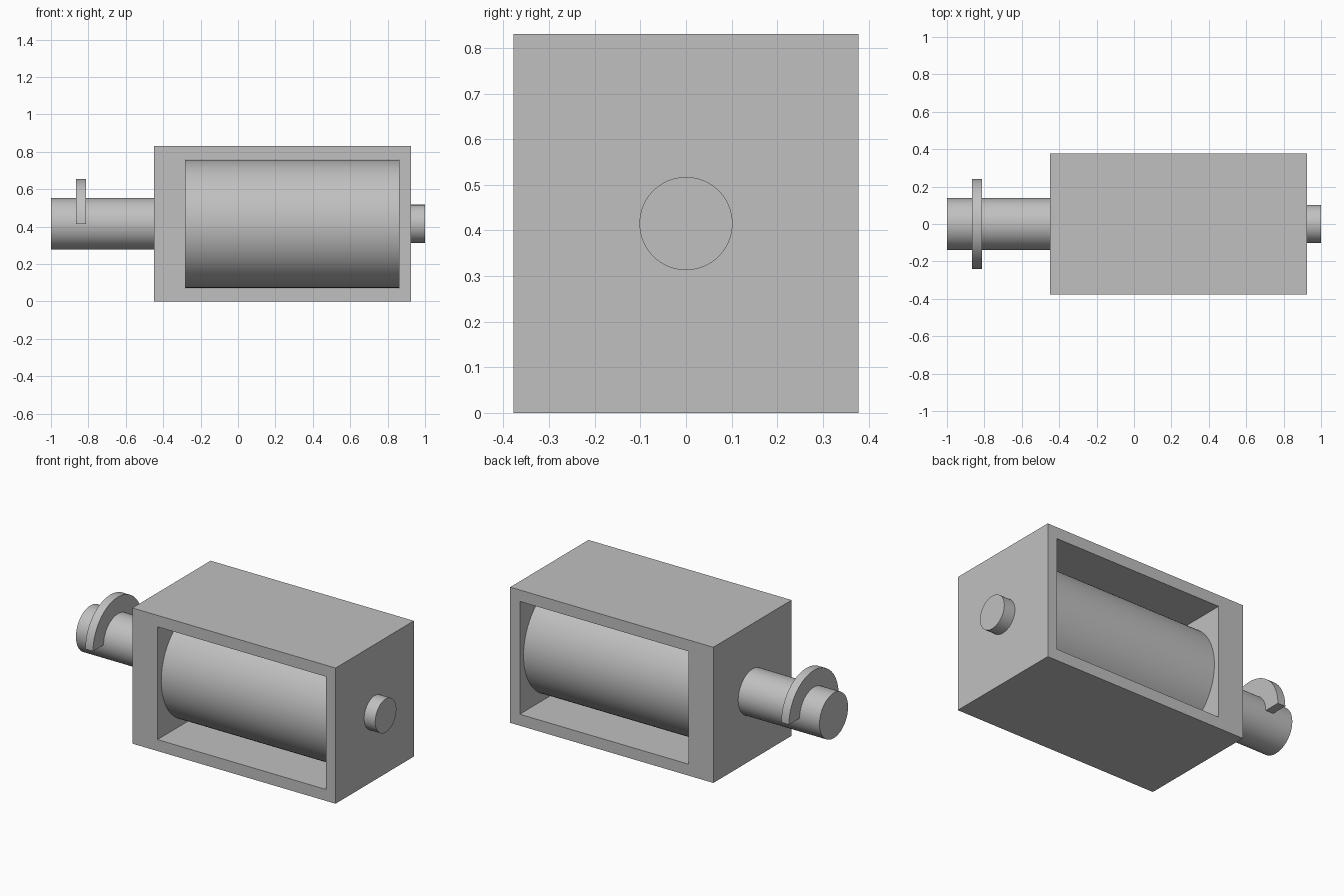
import bpy, bmesh, math
from mathutils import Matrix, Vector

cube = bpy.data.objects.get("Cube")
if cube:
    bpy.data.objects.remove(cube, do_unlink=True)

AXIS_Z = 0.415

grey = bpy.data.materials.new("plain grey")
grey.use_nodes = True
COLOUR = (0.53, 0.53, 0.53, 1)
grey.diffuse_color = COLOUR
grey.node_tree.nodes["Principled BSDF"].inputs["Base Color"].default_value = COLOUR


def add_object(name, bm, smooth=False):
    bmesh.ops.recalc_face_normals(bm, faces=bm.faces)
    mesh = bpy.data.meshes.new(name)
    bm.to_mesh(mesh)
    bm.free()
    mesh.materials.append(grey)
    obj = bpy.data.objects.new(name, mesh)
    bpy.context.collection.objects.link(obj)
    if smooth:
        bpy.ops.object.select_all(action="DESELECT")
        obj.select_set(True)
        bpy.context.view_layer.objects.active = obj
        bpy.ops.object.shade_smooth_by_angle(angle=math.radians(30))
    return obj


def x_cylinder(name, x0, x1, radius):
    bm = bmesh.new()
    place = Matrix.Translation(((x0 + x1) / 2, 0, AXIS_Z)) @ Matrix.Rotation(math.pi / 2, 4, "Y")
    bmesh.ops.create_cone(bm, cap_ends=True, segments=96, radius1=radius,
                          radius2=radius, depth=x1 - x0, matrix=place)
    return add_object(name, bm, smooth=True)


def rectangle(bm, x0, x1, z0, z1, y):
    return [bm.verts.new((x, y, z)) for x, z in ((x0, z0), (x1, z0), (x1, z1), (x0, z1))]


# Housing: rectangular frame open through front and back
bm = bmesh.new()
rings = [(rectangle(bm, -0.45, 0.925, 0, 0.83, y),
          rectangle(bm, -0.28, 0.86, 0.07, 0.76, y)) for y in (-0.378, 0.378)]
(front_out, front_in), (back_out, back_in) = rings
for i in range(4):
    j = (i + 1) % 4
    for a, b in ((front_out, front_in), (back_out, back_in),
                 (front_out, back_out), (front_in, back_in)):
        bm.faces.new((a[i], a[j], b[j], b[i]))
add_object("housing", bm)

# Drum inside the housing, and the shafts at each end
x_cylinder("drum", -0.28, 0.86, 0.342)
x_cylinder("drive_shaft", -1, -0.45, 0.138)
x_cylinder("end_stub", 0.925, 1, 0.102)

# Half collar over the top of the drive shaft
bm = bmesh.new()
STEPS = 48
angles = [math.pi * i / STEPS for i in range(STEPS + 1)]
profile = [bm.verts.new((-0.865, r * math.cos(a), AXIS_Z + r * math.sin(a)))
           for r, sweep in ((0.24, angles), (0.137, angles[::-1])) for a in sweep]
face = bm.faces.new(profile)
solid = bmesh.ops.extrude_face_region(bm, geom=[face])
bmesh.ops.translate(bm, vec=Vector((0.052, 0, 0)),
                    verts=[g for g in solid["geom"] if isinstance(g, bmesh.types.BMVert)])
add_object("half_collar", bm, smooth=True)
